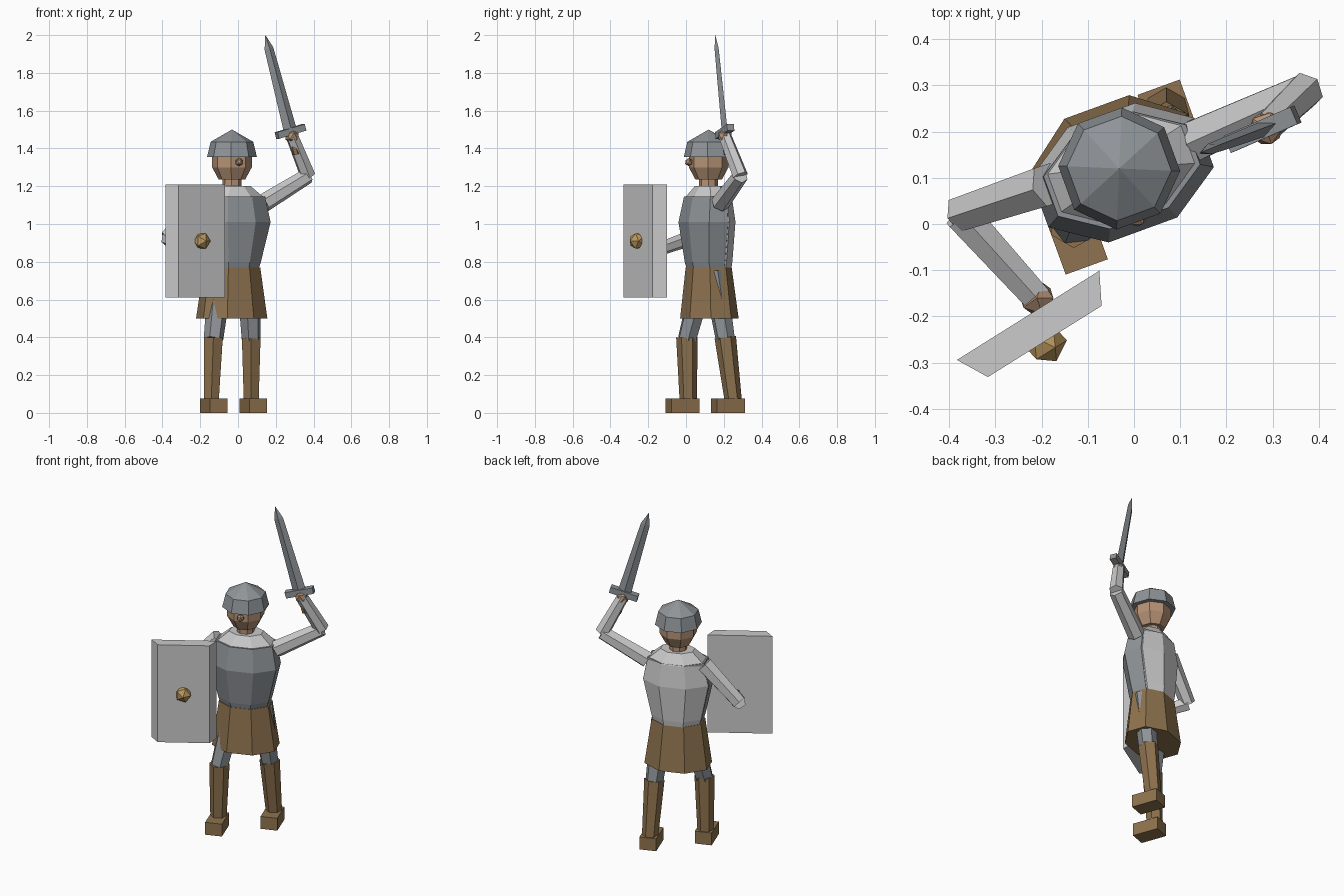
import bpy, bmesh, math
from mathutils import Matrix, Vector

if "Cube" in bpy.data.objects:
    bpy.data.objects.remove(bpy.data.objects["Cube"])


def srgb(*c):
    return [((v / 255 + 0.055) / 1.055) ** 2.4 for v in c] + [1]


def material(name, *c):
    m = bpy.data.materials.new(name)
    m.diffuse_color = srgb(*c)
    m.use_nodes = True
    m.node_tree.nodes["Principled BSDF"].inputs["Base Color"].default_value = m.diffuse_color
    return m


STEEL = material("steel", 143, 148, 152)
LIGHT = material("light grey", 203, 203, 203)
BROWN = material("brown leather", 142, 114, 78)
SKIN = material("skin", 182, 147, 118)
BRASS = material("brass", 186, 150, 92)

# Whole figure is turned 20 degrees about the vertical
TURN = Matrix.Rotation(math.radians(20), 4, 'Z')
BODY = Matrix.Translation((-0.032, 0.12, 0)) @ TURN


def finish(name, bm, mat, matrix):
    bmesh.ops.recalc_face_normals(bm, faces=bm.faces)
    me = bpy.data.meshes.new(name)
    bm.to_mesh(me)
    bm.free()
    me.materials.append(mat)
    ob = bpy.data.objects.new(name, me)
    ob.matrix_world = matrix
    bpy.context.collection.objects.link(ob)
    return ob


def loft(name, rings, mat, matrix=BODY, sides=8, phase=0.5):
    """Skin rings of (z, rx, ry, x offset, y offset); a zero radius makes a tip."""
    bm = bmesh.new()
    loops = []
    for z, rx, ry, ox, oy in rings:
        n = sides if rx > 0 else 1
        loops.append([bm.verts.new((ox + rx * math.cos(2 * math.pi * (i + phase) / sides),
                                    oy + ry * math.sin(2 * math.pi * (i + phase) / sides), z))
                      for i in range(n)])
    for a, b in zip(loops, loops[1:]):
        for i in range(sides):
            j = (i + 1) % sides
            quad = [a[i], a[j]] + ([b[j], b[i]] if len(b) > 1 else [b[0]])
            bm.faces.new(quad)
    for end in (loops[0], loops[-1]):
        if len(end) > 2:
            bm.faces.new(end)
    return finish(name, bm, mat, matrix)


def limb(name, a, b, ra, rb, mat, sides=6):
    a, b = Vector(a), Vector(b)
    d = b - a
    m = Matrix.Translation(a) @ d.to_track_quat('Z', 'Y').to_matrix().to_4x4()
    return loft(name, [(0, ra, ra, 0, 0), (d.length, rb, rb, 0, 0)], mat, m, sides)


def box(name, size, mat, matrix):
    bm = bmesh.new()
    bmesh.ops.create_cube(bm, size=1, matrix=Matrix.Diagonal((*size, 1)))
    return finish(name, bm, mat, matrix)


def ball(name, r, mat, matrix):
    bm = bmesh.new()
    bmesh.ops.create_icosphere(bm, subdivisions=1, radius=r)
    return finish(name, bm, mat, matrix)


# Torso: light undershirt with a steel plate shell almost flush around it
loft("shirt", [(0.74, .135, .105, 0, 0.008), (0.80, .155, .117, 0, 0.004),
               (1.01, .203, .138, 0.003, -0.006), (1.14, .172, .117, 0.004, -0.002),
               (1.20, .100, .072, 0.004, 0)], LIGHT)
loft("breastplate", [(0.74, .138, .105, 0, -0.002), (0.80, .157, .117, 0, -0.005),
                     (1.01, .206, .139, 0.003, -0.014), (1.145, .177, .119, 0.004, -0.006)], STEEL)
loft("skirt", [(0.50, .195, .149, 0, 0.004), (0.77, .155, .117, 0, 0)], BROWN)

# Head
loft("neck", [(1.17, .05, .05, 0, 0), (1.26, .05, .05, 0, 0)], SKIN)
loft("head", [(1.235, .070, .070, 0, 0), (1.30, .105, .105, 0, 0), (1.38, .105, .105, 0, 0)], SKIN)
loft("helmet", [(1.355, .132, .132, 0, 0), (1.435, .113, .113, 0, 0), (1.50, 0, 0, 0, 0)], STEEL)
ball("nose", 0.022, SKIN, BODY @ Matrix.Translation((0, -0.112, 1.328)))

# Legs: hip, knee, ankle and foot centre
for side, hip, knee, ankle, foot in (
        ("left", (-0.09, 0.10, 0.75), (-0.13, 0.005, 0.39), (-0.142, 0.012, 0.05), (-0.129, -0.019)),
        ("right", (0.055, 0.15, 0.75), (0.070, 0.208, 0.39), (0.070, 0.252, 0.05), (0.080, 0.222))):
    limb(side + "_thigh", hip, knee, 0.066, 0.052, STEEL)
    limb(side + "_boot", Vector(knee) + Vector((0, 0, 0.01)), ankle, 0.057, 0.045, BROWN)
    box(side + "_foot", (0.097, 0.157, 0.076), BROWN, Matrix.Translation((*foot, 0.038)) @ TURN)

# Arms: shoulder, elbow, wrist
for side, shoulder, elbow, wrist in (
        ("right", (0.135, 0.182, 1.11), (0.370, 0.288, 1.255), (0.286, 0.207, 1.465)),
        ("left", (-0.185, 0.085, 1.13), (-0.375, 0.022, 0.925), (-0.210, -0.160, 0.86))):
    limb(side + "_upper_arm", shoulder, elbow, 0.050, 0.042, LIGHT)
    limb(side + "_forearm", elbow, wrist, 0.042, 0.035, LIGHT)
    ball(side + "_hand", 0.04, SKIN, Matrix.Translation(wrist))

# Sword in its own frame: z along the blade, x along the guard
zs = Vector((-0.133, -0.05, 0.51)).normalized()
ys = zs.cross(Vector((0.15, 0.065, 0.045))).normalized()
xs = ys.cross(zs)
SWORD = Matrix.Translation((0.278, 0.205, 1.49)) @ Matrix((xs, ys, zs)).transposed().to_4x4()
loft("blade", [(0, .038, .017, 0, 0), (.455, .026, .012, 0, 0), (.531, 0, 0, 0, 0)],
     STEEL, SWORD, sides=4, phase=0)
box("guard", (0.163, 0.04, 0.036), STEEL, SWORD)
loft("grip", [(-.125, .02, .02, 0, 0), (0, .02, .02, 0, 0)], BROWN, SWORD, sides=6)

# Shield: upright slab with bevelled front sides, and a round boss
bm = bmesh.new()
outline = [(-0.383, -0.294), (-0.316, -0.331), (-0.07, -0.177), (-0.075, -0.101)]
face = bm.faces.new([bm.verts.new((x, y, 0.61)) for x, y in outline])
top = bmesh.ops.extrude_face_region(bm, geom=[face])["geom"]
bmesh.ops.translate(bm, vec=(0, 0, 0.60), verts=[v for v in top if isinstance(v, bmesh.types.BMVert)])
finish("shield", bm, LIGHT, Matrix.Identity(4))
facing = Vector((0.53, -0.848, 0)).to_track_quat('Z', 'Y').to_matrix().to_4x4()
ball("shield_boss", 0.048, BRASS, Matrix.Translation((-0.193, -0.256, 0.91)) @ facing)
